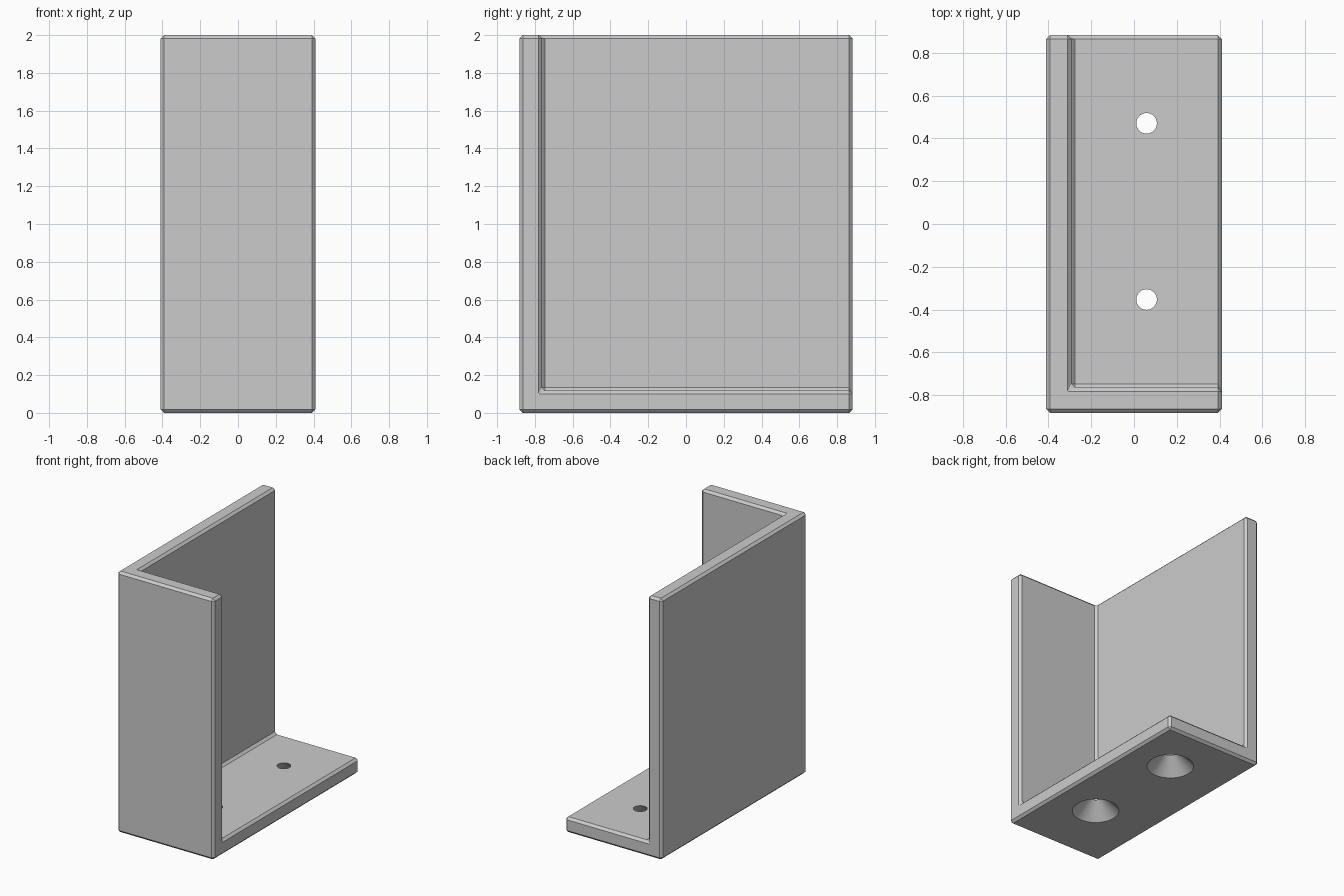
import bpy
from mathutils import Vector

if "Cube" in bpy.data.objects:
    bpy.data.objects.remove(bpy.data.objects["Cube"])

HX, HY, H = 0.41, 0.882, 2.0   # half width, half depth, height
T, BEVEL = 0.1176, 0.0178      # plate thickness, edge chamfer

grey = bpy.data.materials.new("plain_grey")
grey.diffuse_color = (0.6, 0.6, 0.6, 1)
grey.use_nodes = True
grey.node_tree.nodes["Principled BSDF"].inputs["Base Color"].default_value = grey.diffuse_color


def box(name, lo, hi):
    lo, hi = Vector(lo), Vector(hi)
    bpy.ops.mesh.primitive_cube_add(size=1, location=(lo + hi) / 2)
    ob = bpy.context.object
    ob.name = name
    ob.scale = hi - lo
    bpy.ops.object.transform_apply(location=True, rotation=True, scale=True)
    ob.data.materials.append(grey)
    return ob


def cut(target, cutter):
    mod = target.modifiers.new(cutter.name, "BOOLEAN")
    mod.operation = "DIFFERENCE"
    mod.solver = "EXACT"
    mod.object = cutter
    cutter.hide_render = True
    cutter.hide_set(True)


# Three-sided corner bracket: a block with one open corner removed
bracket = box("corner_bracket", (-HX, -HY, 0), (HX, HY, H))
cavity = box("cavity_cutter", (-HX + T, -HY + T, T), (HX + 1, HY + 1, H + 1))
cut(bracket, cavity)

# Chamfer on every edge, inside and out
bevel = bracket.modifiers.new("chamfer", "BEVEL")
bevel.width = BEVEL
bevel.segments = 1
bevel.limit_method = "ANGLE"

# Countersunk screw holes through the base, wide end underneath
R_TOP, R_BOTTOM, EXTRA = 0.048, 0.165, 0.01
slope = (R_BOTTOM - R_TOP) / T
inner_length = 2 * HY - T
for i, part in enumerate((0.25, 0.75)):
    bpy.ops.mesh.primitive_cone_add(
        vertices=64, depth=T + 2 * EXTRA,
        radius1=R_BOTTOM + slope * EXTRA, radius2=R_TOP - slope * EXTRA,
        location=(T / 2, -HY + T + inner_length * part, T / 2))
    hole = bpy.context.object
    hole.name = f"screw_hole_cutter_{i + 1}"
    hole.data.materials.append(grey)
    cut(bracket, hole)

# Bake the cuts, then smooth only the round hole walls
bpy.ops.object.select_all(action="DESELECT")
bpy.context.view_layer.objects.active = bracket
bracket.select_set(True)
for mod in list(bracket.modifiers):
    bpy.ops.object.modifier_apply(modifier=mod.name)
bpy.ops.object.shade_smooth_by_angle(angle=0.35)
